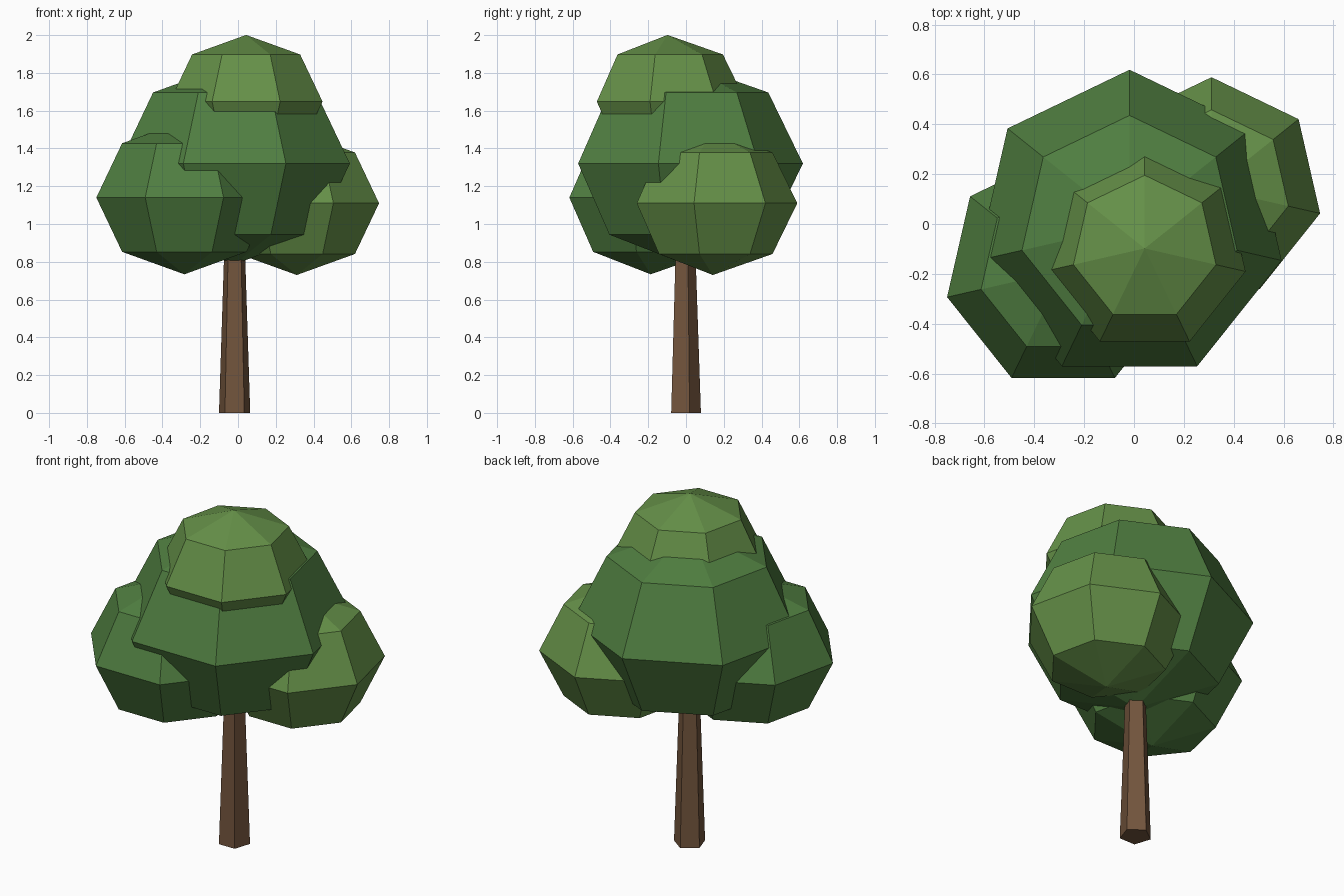
import bpy

if "Cube" in bpy.data.objects:
    bpy.data.objects.remove(bpy.data.objects["Cube"])

def material(name, rgb):
    m = bpy.data.materials.new(name)
    m.diffuse_color = (*rgb, 1)
    m.use_nodes = True
    m.node_tree.nodes["Principled BSDF"].inputs["Base Color"].default_value = m.diffuse_color
    return m

bark = material("bark", (0.17, 0.09, 0.046))
dark_leaf = material("dark_leaf", (0.08, 0.21, 0.052))
light_leaf = material("light_leaf", (0.13, 0.28, 0.065))

# Tapered five-sided trunk, its top hidden in the crown
HEIGHT = 1.0
bpy.ops.mesh.primitive_cone_add(vertices=5, radius1=0.087, radius2=0.053,
                                depth=HEIGHT, location=(-0.018, -0.008, HEIGHT / 2))
trunk = bpy.context.object
trunk.name = "trunk"
trunk.data.materials.append(bark)

# Squashed seven-sided leaf clumps
SQUASH = 0.85
clumps = [
    ("main_crown", (-0.018, -0.007, 1.32), 0.626, dark_leaf),
    ("top_crown", (0.043, -0.098, 1.648), 0.415, light_leaf),
    ("left_crown", (-0.284, -0.187, 1.14), 0.478, dark_leaf),
    ("right_crown", (0.311, 0.142, 1.11), 0.447, light_leaf),
]
for name, centre, radius, leaf in clumps:
    bpy.ops.mesh.primitive_uv_sphere_add(segments=7, ring_count=4,
                                         radius=radius, location=centre)
    clump = bpy.context.object
    clump.name = name
    clump.scale.z = SQUASH
    clump.data.materials.append(leaf)
